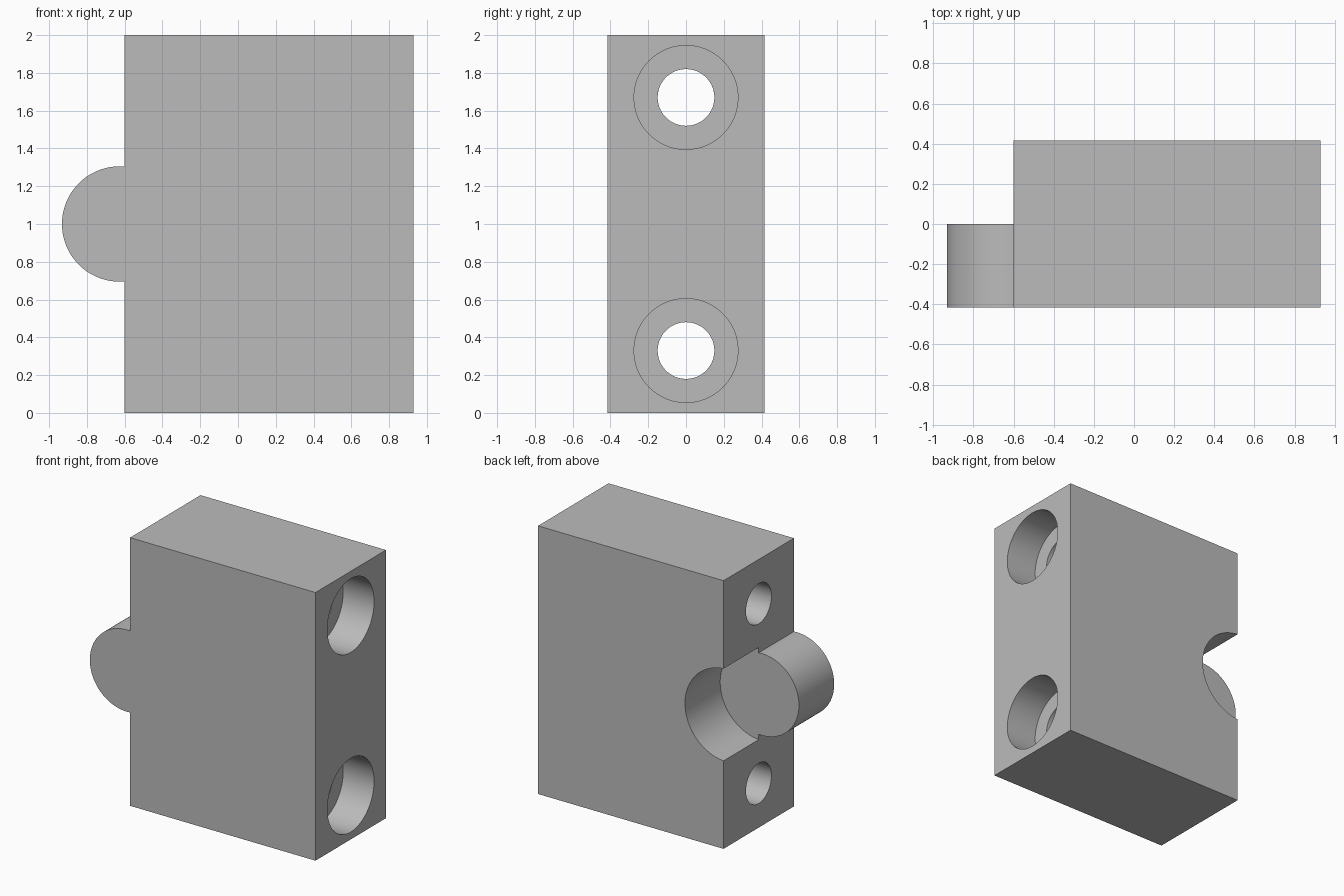
import bpy
import bmesh
from math import asin, cos, sin, pi, radians
from mathutils import Matrix

cube = bpy.data.objects.get("Cube")
if cube:
    bpy.data.objects.remove(cube, do_unlink=True)

LEFT, RIGHT, HALF_DEPTH, HEIGHT = -0.6, 0.93, 0.415, 2.0
TAB_X, TAB_Z, TAB_R = -0.627, 1.0, 0.305
NOTCH_R = 0.345
BOLT_R, BORE_R, BORE_DEPTH = 0.15, 0.275, 0.255
BOLT_HEIGHTS = (0.33, 1.67)

grey = bpy.data.materials.new("plain grey")
grey.use_nodes = True
grey.diffuse_color = (0.5, 0.5, 0.5, 1)
grey.node_tree.nodes["Principled BSDF"].inputs["Base Color"].default_value = (0.5, 0.5, 0.5, 1)


def make_object(name, bm):
    bmesh.ops.recalc_face_normals(bm, faces=bm.faces)
    mesh = bpy.data.meshes.new(name)
    bm.to_mesh(mesh)
    bm.free()
    mesh.materials.append(grey)
    obj = bpy.data.objects.new(name, mesh)
    bpy.context.collection.objects.link(obj)
    return obj


def cylinder_cutter(name, axis, radius, start, end, centre):
    """Cylinder from start to end along X or Y, through the given centre."""
    bm = bmesh.new()
    turn = Matrix.Rotation(pi / 2, 4, "Y" if axis == "X" else "X")
    place = Matrix.Translation(centre)
    place["XYZ".index(axis)][3] = (start + end) / 2
    bmesh.ops.create_cone(bm, cap_ends=True, segments=96, radius1=radius,
                          radius2=radius, depth=end - start, matrix=place @ turn)
    obj = make_object(name, bm)
    obj.hide_render = True
    return obj


# Block outline with the round tab on its edge, extruded through the depth
meet = asin((LEFT - TAB_X) / TAB_R)
first, last = pi / 2 - meet, 3 * pi / 2 + meet
steps = 72
outline = [(LEFT, 0), (RIGHT, 0), (RIGHT, HEIGHT), (LEFT, HEIGHT)]
for i in range(steps + 1):
    a = first + (last - first) * i / steps
    outline.append((TAB_X + TAB_R * cos(a), TAB_Z + TAB_R * sin(a)))

bm = bmesh.new()
face = bm.faces.new([bm.verts.new((x, -HALF_DEPTH, z)) for x, z in outline])
grown = bmesh.ops.extrude_face_region(bm, geom=[face])["geom"]
bmesh.ops.translate(bm, vec=(0, 2 * HALF_DEPTH, 0),
                    verts=[v for v in grown if isinstance(v, bmesh.types.BMVert)])
block = make_object("interlocking_block", bm)

# Round notch in the rear half, then counterbored bolt holes
cutters = [cylinder_cutter("notch_cutter", "Y", NOTCH_R, 0, 1, (TAB_X, 0, TAB_Z))]
for z in BOLT_HEIGHTS:
    cutters.append(cylinder_cutter("bolt_hole_cutter", "X", BOLT_R, -1.2, 1.2, (0, 0, z)))
    cutters.append(cylinder_cutter("counterbore_cutter", "X", BORE_R,
                                   RIGHT - BORE_DEPTH, 1.2, (0, 0, z)))

bpy.ops.object.select_all(action="DESELECT")
bpy.context.view_layer.objects.active = block
block.select_set(True)
for cutter in cutters:
    cut = block.modifiers.new(cutter.name, "BOOLEAN")
    cut.operation = "DIFFERENCE"
    cut.solver = "EXACT"
    cut.object = cutter
    bpy.ops.object.modifier_apply(modifier=cut.name)
for cutter in cutters:
    bpy.data.objects.remove(cutter, do_unlink=True)

bpy.ops.object.shade_smooth_by_angle(angle=radians(30))
